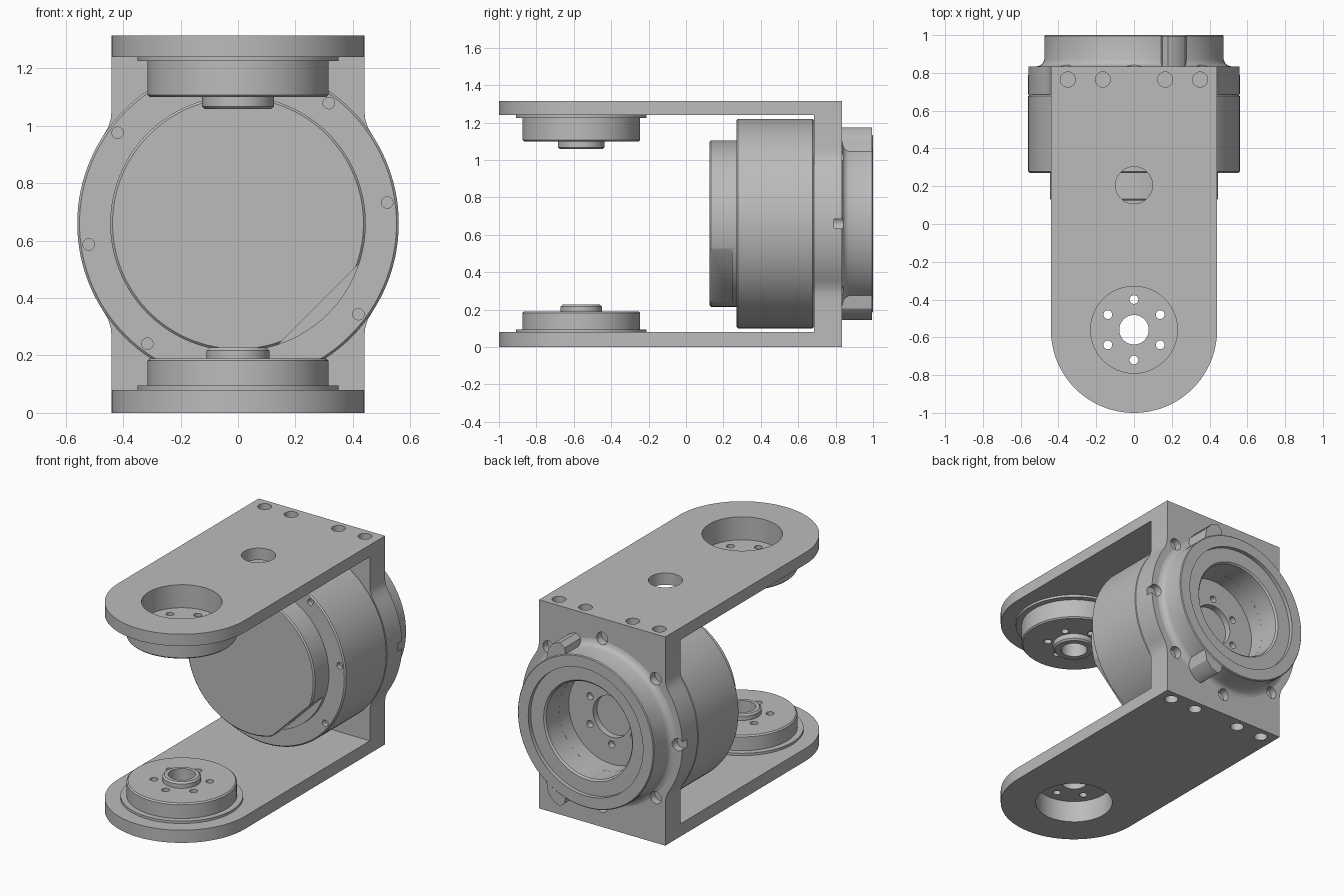
import bpy, bmesh
from math import pi, sin, cos, radians, sqrt
from mathutils import Matrix, Vector

if "Cube" in bpy.data.objects:
    bpy.data.objects.remove(bpy.data.objects["Cube"])

grey = bpy.data.materials.new("machined_grey")
grey.use_nodes = True
COLOUR = (0.5, 0.5, 0.5, 1)
grey.diffuse_color = COLOUR
grey.node_tree.nodes["Principled BSDF"].inputs["Base Color"].default_value = COLOUR

AXIS_Z = 0.66      # height of the motor axis
PIVOT_Y = -0.56    # centre of the arm ends
HALF = 0.44        # half width of the bracket
TOP = 1.315
TO_Y = Matrix.Rotation(-pi / 2, 4, 'X')   # turns a z axis into the y axis


def finish(name, bm):
    bmesh.ops.recalc_face_normals(bm, faces=bm.faces)
    mesh = bpy.data.meshes.new(name)
    bm.to_mesh(mesh)
    bm.free()
    obj = bpy.data.objects.new(name, mesh)
    bpy.context.collection.objects.link(obj)
    mesh.materials.append(grey)
    return obj


def lathe(name, profile, matrix, seg=96):
    """Revolve a closed (radius, height) profile; radius 0 points become poles."""
    bm = bmesh.new()
    rings = []
    for r, h in profile:
        if r == 0:
            rings.append([bm.verts.new((0, 0, h))] * seg)
        else:
            rings.append([bm.verts.new((r * cos(2 * pi * i / seg), r * sin(2 * pi * i / seg), h))
                          for i in range(seg)])
    for a, b in zip(rings, rings[1:] + rings[:1]):
        for i in range(seg):
            j = (i + 1) % seg
            quad = list(dict.fromkeys((a[i], a[j], b[j], b[i])))
            if len(quad) > 2:
                bm.faces.new(quad)
    bm.transform(matrix)
    return finish(name, bm)


def prism(name, outline, depth):
    """Extrude a closed outline of 3D points by a depth vector."""
    bm = bmesh.new()
    face = bm.faces.new([bm.verts.new(p) for p in outline])
    new = bmesh.ops.extrude_face_region(bm, geom=[face])["geom"]
    bmesh.ops.translate(bm, vec=depth, verts=[v for v in new if isinstance(v, bmesh.types.BMVert)])
    return finish(name, bm)


def drills(holes, axis):
    """Cutter made of cylinders (centre, radius, length) along z or y."""
    bm = bmesh.new()
    for centre, r, length in holes:
        m = Matrix.Translation(centre) @ (TO_Y if axis == 'y' else Matrix())
        bmesh.ops.create_cone(bm, cap_ends=True, segments=48, radius1=r, radius2=r,
                              depth=length, matrix=m)
    return finish("cutter", bm)


def cut(targets, cutter):
    cutter.hide_render = True
    for obj in targets:
        mod = obj.modifiers.new("cut", 'BOOLEAN')
        mod.operation = 'DIFFERENCE'
        mod.solver = 'EXACT'
        mod.object = cutter
        bpy.context.view_layer.objects.active = obj
        bpy.ops.object.modifier_apply(modifier=mod.name)
    bpy.data.objects.remove(cutter)


def around(radius, angles):
    return [(radius * cos(radians(a)), radius * sin(radians(a))) for a in angles]


SIX = range(30, 390, 60)
parts = []

# Rounded bracket arms with pivot pockets and blind screw holes
arc = [(HALF * cos(a), PIVOT_Y - HALF * sin(a)) for a in (pi * i / 64 for i in range(65))]
outline = arc + [(-HALF, 0.835), (HALF, 0.835)]
for name, z0, z1, outer, inner in (("lower_arm", 0, 0.08, 0, 1), ("upper_arm", 1.24, TOP, TOP, -1)):
    arm = prism(name, [(x, y, z0) for x, y in outline], (0, 0, z1 - z0))
    holes = [((0, PIVOT_Y, (z0 + z1) / 2), 0.23, 0.3)]
    holes += [((x, 0.765, outer), 0.04, 0.12) for x in (-0.35, -0.165, 0.165, 0.35)]
    if name == "upper_arm":
        holes.append(((0, 0.205, z1), 0.098, 0.4))
    cut([arm], drills(holes, 'z'))
    parts.append(arm)


# Stepped bearing flanges on the inside of each arm, bored through
def bearing(name, z, sign, floor, face, tip, hub):
    rim, bore = 0.095, 0.078
    profile = [(0.23, 0.08), (0.35, 0.08), (0.35, rim), (0.315, rim), (0.315, face - 0.008),
               (0.307, face), (hub, face), (hub, tip - 0.01), (hub - 0.01, tip), (bore, tip),
               (bore, floor), (0.23, floor)]
    m = Matrix.Translation((0, PIVOT_Y, z))
    obj = lathe(name, [(r, sign * h) for r, h in profile], m)
    cut([obj], drills([((x, PIVOT_Y + y, z + sign * 0.15), 0.023, 0.3)
                       for x, y in around(0.16, SIX)], 'z'))
    parts.append(obj)


bearing("lower_bearing_flange", 0, 1, 0.14, 0.19, 0.227, 0.11)
bearing("upper_bearing_flange", TOP + 0.005, -1, 0.15, 0.22, 0.262, 0.125)

# Back plate: a rectangle blended with the round motor flange
quarter = around(0.56, range(0, 36, 3))[:12] + [(0.452, 0.335), (0.443, 0.365), (HALF, 0.40), (HALF, 0.58)]
right = [(x, -z) for x, z in quarter[:0:-1]] + quarter
loop = right + [(-x, z) for x, z in reversed(right)]
back = prism("back_plate", [(x, 0.685, AXIS_Z + z) for x, z in loop], (0, 0.15, 0))

# Rear ring with a flared foot and a recessed ledge
motor_frame = Matrix.Translation((0, 0, AXIS_Z)) @ TO_Y
ring = lathe("rear_ring", [(0.30, 0.835), (0.515, 0.835), (0.495, 0.84), (0.482, 0.852),
                           (0.475, 0.872), (0.475, 0.995), (0.47, 1.0), (0.40, 1.0),
                           (0.40, 0.975), (0.31, 0.975), (0.30, 0.965)], motor_frame)

# Flange screws, central pocket, and the bolt circle on its floor
cut([back, ring], drills([((x, 0.85, AXIS_Z + z), 0.038, 0.12)
                          for x, z in around(0.53, range(0, 360, 45))], 'y'))
cut([back], drills([((0, 0.84, AXIS_Z), 0.30, 0.2)], 'y'))
cut([back], drills([((0, 0.74, AXIS_Z), 0.13, 0.08)]
                   + [((x, 0.74, AXIS_Z + z), 0.022, 0.08) for x, z in around(0.175, SIX)], 'y'))
parts += [back, ring]

# Locating lugs above and below the ring
for name, s in (("upper_lug", 1), ("lower_lug", -1)):
    shape = [(0.14, 0.44), (0.15, 0.49), (0.18, 0.515), (0.225, 0.50), (0.265, 0.455), (0.28, 0.37)]
    parts.append(prism(name, [(x, 0.835, AXIS_Z + s * z) for x, z in shape], (0, 0.16, 0)))

# Motor drum and front cap
motor = lathe("motor_body", [(0, 0.125), (0.437, 0.125), (0.445, 0.133), (0.445, 0.27),
                             (0.552, 0.27), (0.56, 0.278), (0.56, 0.677), (0.552, 0.685),
                             (0, 0.685)], motor_frame, 128)
cut([motor], drills([((x, 0.27, AXIS_Z + z), 0.02, 0.06)
                     for a in (8, 53, 143, 188, 233, 323) for x, z in around(0.525, [a])], 'y'))

# Flat sliced off the lower corner of the cap
bm = bmesh.new()
normal = Vector((1, 0, -1)) / sqrt(2)
place = Matrix.Translation(Vector((0, 0.145, AXIS_Z)) + normal * 0.597)
bmesh.ops.create_cube(bm, size=1, matrix=place @ Matrix.Rotation(pi / 4, 4, 'Y')
                      @ Matrix.Diagonal((0.4, 0.2, 1, 1)))
cut([motor], finish("cutter", bm))
parts.append(motor)

# Smooth the round walls, keep machined edges crisp
bpy.ops.object.select_all(action='DESELECT')
for obj in parts:
    obj.select_set(True)
bpy.context.view_layer.objects.active = parts[0]
bpy.ops.object.shade_smooth_by_angle(angle=radians(30))
